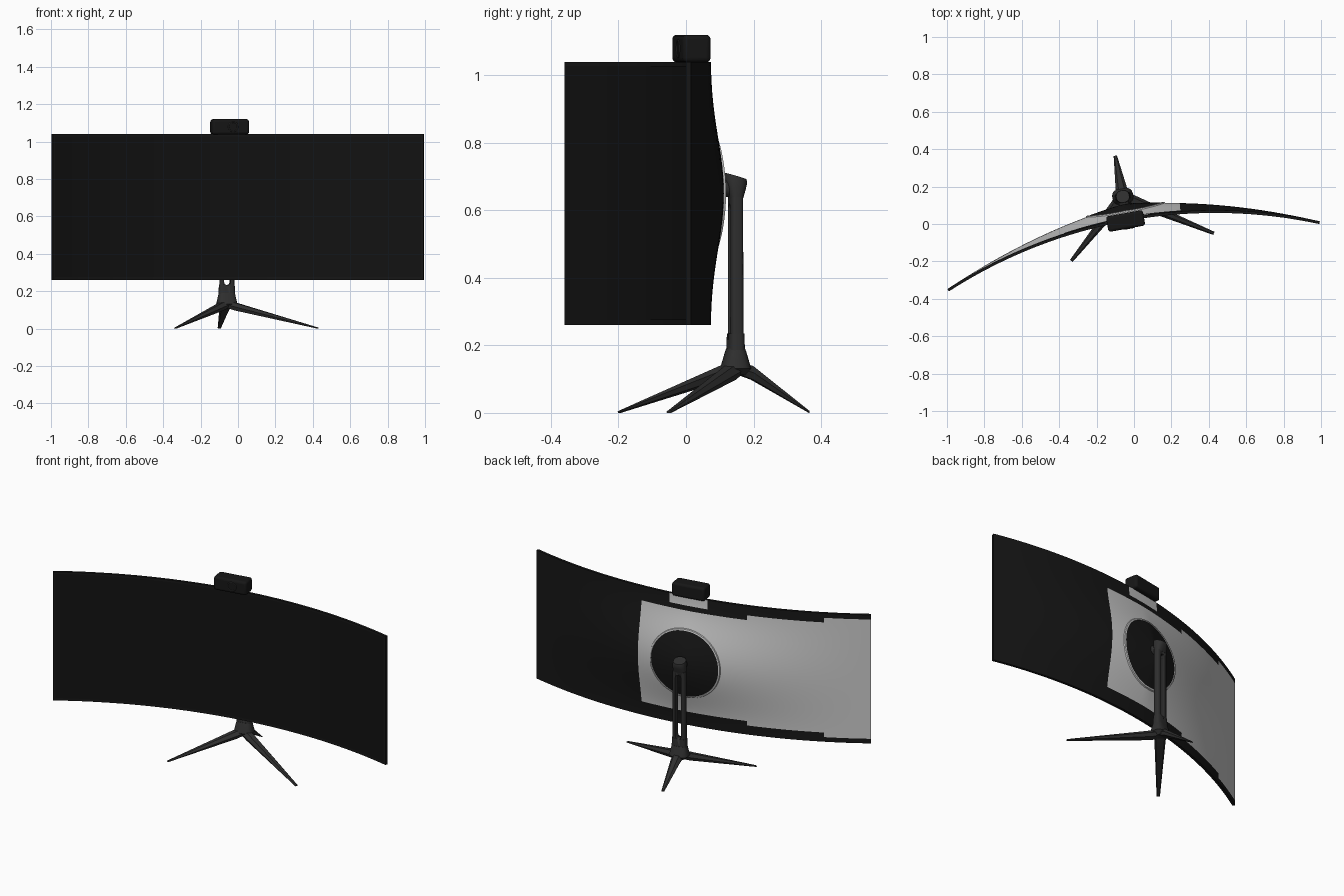
import bpy, bmesh, math
from mathutils import Vector, Matrix

if "Cube" in bpy.data.objects:
    bpy.data.objects.remove(bpy.data.objects["Cube"])

TH = math.radians(10.3)            # whole model is turned about z
R, A = 2.63, math.radians(22.5)    # screen curve radius and half angle
C = Vector((0.435, -2.571, 0))     # screen curve centre
Z0, Z1 = 0.26, 1.04
ZM, ZH = (Z0 + Z1) / 2, (Z1 - Z0) / 2
HUB = Vector((-0.06, 0.147, 0))    # stand axis


def mat(name, v):
    m = bpy.data.materials.new(name)
    m.diffuse_color = (v, v, v, 1)
    m.use_nodes = True
    m.node_tree.nodes["Principled BSDF"].inputs["Base Color"].default_value = m.diffuse_color
    return m


BLACK, SCREEN = mat("black", 0.008), mat("screen", 0.006)
DARK, GREY = mat("dark_metal", 0.028), mat("light_grey", 0.6)


def make(name, verts, faces, *mats, angle=35):
    me = bpy.data.meshes.new(name)
    me.from_pydata([tuple(v) for v in verts], [], faces)
    bm = bmesh.new()
    bm.from_mesh(me)
    bmesh.ops.recalc_face_normals(bm, faces=bm.faces)
    bm.to_mesh(me)
    bm.free()
    ob = bpy.data.objects.new(name, me)
    bpy.context.collection.objects.link(ob)
    for m in mats:
        me.materials.append(m)
    smooth(ob, angle)
    return ob


def smooth(ob, angle=35):
    bpy.ops.object.select_all(action='DESELECT')
    ob.select_set(True)
    bpy.context.view_layer.objects.active = ob
    bpy.ops.object.shade_smooth_by_angle(angle=math.radians(angle))


def curve_pt(s, z, t):
    """Point on the curved screen: s across (-1..1), t behind the front."""
    a = s * A - TH
    return C + Vector((math.sin(a) * (R + t), math.cos(a) * (R + t), z))


def depth(s, z):
    """Thickness of the bulging back shell."""
    w = min(1, abs(z - ZM) / ZH)
    return 0.015 + 0.075 * (1 - min(1, abs(s))) ** 1.6 * (1 + math.cos(math.pi * w)) / 2


def loft(name, rings, *mats, angle=35):
    n = len(rings[0])
    verts = [p for r in rings for p in r]
    faces = [(i * n + j, i * n + (j + 1) % n, (i + 1) * n + (j + 1) % n, (i + 1) * n + j)
             for i in range(len(rings) - 1) for j in range(n)]
    faces += [tuple(range(n)), tuple(range(len(verts) - n, len(verts)))]
    return make(name, verts, faces, *mats, angle=angle)


# Curved monitor shell
N, M = 72, 28
rings = []
for i in range(N + 1):
    s = -1 + 2 * i / N
    ring = [curve_pt(s, Z0, 0), curve_pt(s, Z1, 0)]
    for j in range(M + 1):
        z = Z1 - (Z1 - Z0) * j / M
        ring.append(curve_pt(s, z, depth(s, z)))
    rings.append(ring)
shell = loft("monitor_shell", rings, BLACK, GREY)

# Light grey panel area on one side of the back, and below the camera
for f in shell.data.polygons:
    if f.index >= N * (M + 3):
        continue
    i, j = divmod(f.index, M + 3)
    if j < 2 or j > M + 1:
        continue
    s, w = -1 + 2 * (i + .5) / N, 1 - 2 * (j - 1.5) / M
    panel = s < 0.27 and abs(w) < 0.76 + 0.18 * max(0, -s)
    flap = abs(s) < 0.1 and 0.84 < w < 0.97
    if panel or flap:
        f.material_index = 1

# Screen sheet inside a thin bezel
verts, faces = [], []
for i in range(49):
    s = 0.988 * (-1 + i / 24)
    verts += [curve_pt(s, Z0 + .015, -.0015), curve_pt(s, Z1 - .012, -.0015)]
faces = [(2 * i, 2 * i + 2, 2 * i + 3, 2 * i + 1) for i in range(48)]
make("screen", verts, faces, SCREEN)


# Round mount plate and its rim, following the back shell
def back_ring(name, radii, m):
    k, verts, faces = 48, [], []
    for r, off in radii:
        for j in range(k):
            a = 2 * math.pi * j / k
            s, z = r * math.cos(a) / (R * A), ZM + r * math.sin(a)
            verts.append(curve_pt(s, z, depth(s, z) + off))
    for i in range(len(radii) - 1):
        faces += [(i * k + j, i * k + (j + 1) % k, (i + 1) * k + (j + 1) % k, (i + 1) * k + j)
                  for j in range(k)]
    make(name, verts, faces, m)


back_ring("mount_plate", [(r, .003) for r in (.001, .03, .07, .11, .15, .18, .2)], BLACK)
back_ring("mount_rim", [(.197, .002), (.199, .006), (.207, .006), (.21, -.001)], GREY)


# Stand parts share one turned frame around the hub
def stand_pt(u, v, z):
    return HUB + Matrix.Rotation(TH, 3, 'Z') @ Vector((u, v, z))


def section(z, ru, rv, p=2.0, slope=0.0, n=24):
    out = []
    for j in range(n):
        a = 2 * math.pi * (j + .5) / n
        c, s = math.cos(a), math.sin(a)
        u = ru * math.copysign(abs(c) ** (2 / p), c)
        v = rv * math.copysign(abs(s) ** (2 / p), s)
        out.append(stand_pt(u, v, z + slope * v))
    return out


pole = loft("stand_pole", [section(.17, .04, .02, 4), section(.64, .038, .019, 4)], DARK)
loft("pole_head", [section(.635, .037, .02, 3), section(.665, .038, .029, 2.6, -.1),
                   section(.69, .037, .034, 2.4, -.25), section(.701, .035, .032, 2.3, -.3)], DARK)
loft("stand_collar", [section(.17, .044, .025, 3.5), section(.235, .042, .023, 3.5)], DARK)
loft("stand_hub", [section(.112, .035, .03, 2.5), section(.132, .056, .044, 2.8),
                   section(.182, .045, .029, 3), section(.19, .042, .026, 3)], DARK, angle=25)

# Cable slot cut through pole and collar
slot_end = []
for v in (-.1, .1):
    ring = []
    for j in range(24):
        a = 2 * math.pi * (j + .5) / 24
        zc = .60 if math.sin(a) > 0 else .25
        ring.append(stand_pt(.018 * math.cos(a), v, zc + .018 * math.sin(a)))
    slot_end.append(ring)
slot = loft("slot_cutter", slot_end)
slot.hide_render = True
slot.hide_viewport = False
for ob in (pole, bpy.data.objects["stand_collar"]):
    b = ob.modifiers.new("slot", 'BOOLEAN')
    b.operation, b.object, b.solver = 'DIFFERENCE', slot, 'EXACT'
    bpy.context.view_layer.objects.active = ob
    bpy.ops.object.modifier_apply(modifier="slot")
bpy.data.objects.remove(slot)

# Short arm from mount plate to pole head
arm = []
for v, r in ((-.05, .028), (.0, .024)):
    arm.append([stand_pt(r * math.cos(2 * math.pi * j / 20), v, .665 + r * math.sin(2 * math.pi * j / 20))
                for j in range(20)])
loft("mount_arm", arm, DARK)

# Three tapered legs
for name, x, y in (("left_leg", -.335, -.197), ("right_leg", .427, -.05), ("back_leg", -.1, .365)):
    tip = Vector((x, y, 0))
    d = (tip - HUB).normalized()
    side = Vector((-d.y, d.x, 0))
    root = HUB + d * .012
    rings = []
    for p, w, zb, zt in ((root, .033, .112, .15), (HUB + d * .05, .03, .098, .139), (tip, .009, 0, .006)):
        rings.append([p + side * (w * a) + Vector((0, 0, z))
                      for a, z in ((-.7, zb), (.7, zb), (1, zb * .5 + zt * .5), (.5, zt), (-.5, zt),
                                   (-1, zb * .5 + zt * .5))])
    loft(name, rings, DARK, angle=20)

# Camera box on the top edge, with lens
cam = Vector((-.045, .016, 1.079))
bpy.ops.mesh.primitive_cube_add(size=1, location=cam, rotation=(0, 0, TH))
box = bpy.context.object
box.name = "webcam_body"
box.scale = (.2, .084, .082)
bpy.ops.object.transform_apply(location=False, rotation=False, scale=True)
bv = box.modifiers.new("round", 'BEVEL')
bv.width, bv.segments = .014, 4
box.data.materials.append(BLACK)
smooth(box)
front = Matrix.Rotation(TH, 3, 'Z') @ Vector((0.012, -.042, 0))
bpy.ops.mesh.primitive_torus_add(location=cam + front, rotation=(math.pi / 2, 0, TH),
                                 major_radius=.025, minor_radius=.003,
                                 major_segments=32, minor_segments=8)
lens = bpy.context.object
lens.name = "webcam_lens_ring"
lens.data.materials.append(DARK)
smooth(lens)
